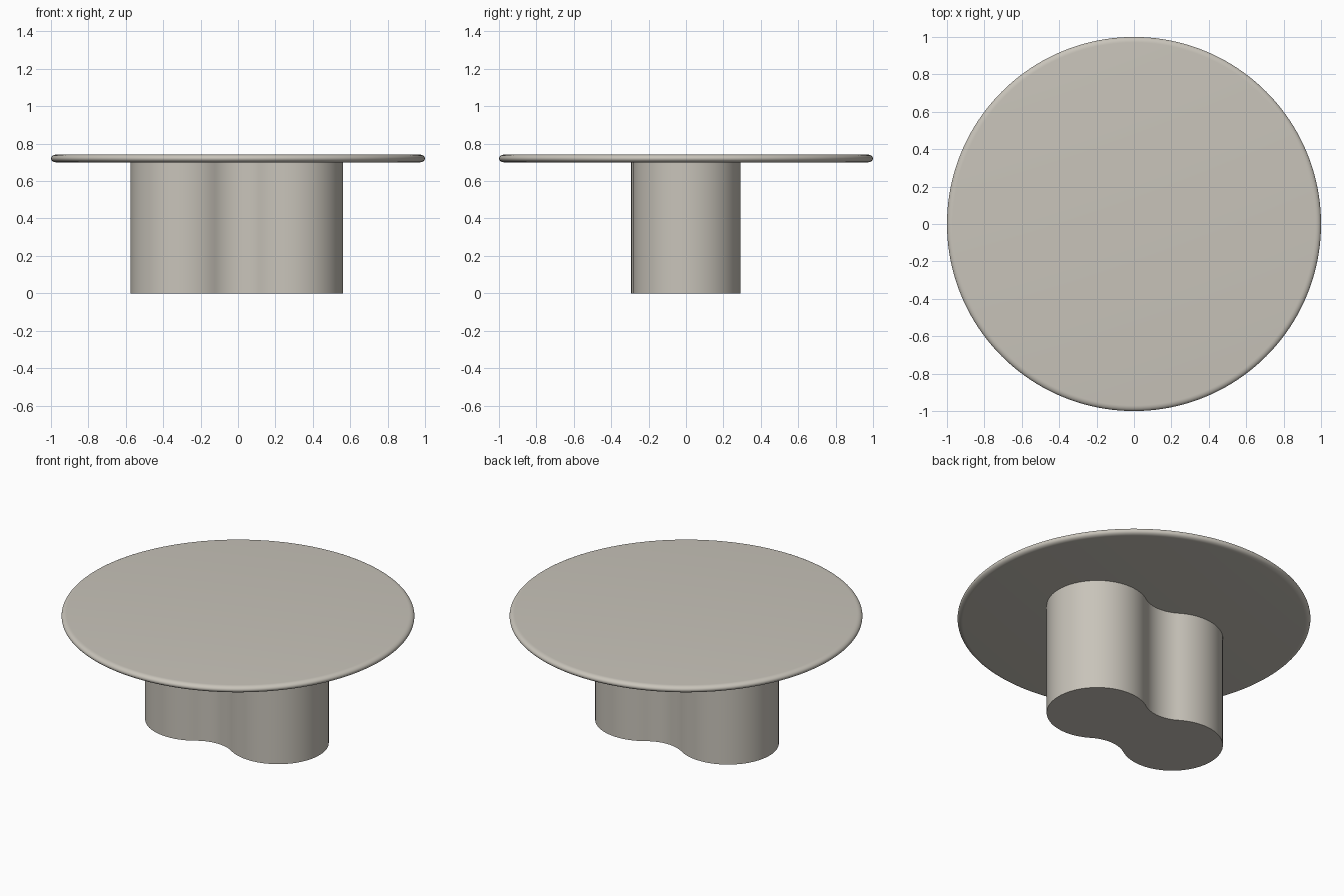
import bpy, bmesh, math
from mathutils import Vector

if "Cube" in bpy.data.objects:
    bpy.data.objects.remove(bpy.data.objects["Cube"])

mat = bpy.data.materials.new("warm_grey_stone")
mat.diffuse_color = (0.58, 0.55, 0.49, 1)
mat.use_nodes = True
mat.node_tree.nodes["Principled BSDF"].inputs["Base Color"].default_value = mat.diffuse_color


def finish(name, bm):
    bmesh.ops.recalc_face_normals(bm, faces=bm.faces)
    me = bpy.data.meshes.new(name)
    bm.to_mesh(me)
    bm.free()
    ob = bpy.data.objects.new(name, me)
    bpy.context.collection.objects.link(ob)
    me.materials.append(mat)
    bpy.ops.object.select_all(action='DESELECT')
    ob.select_set(True)
    bpy.context.view_layer.objects.active = ob
    bpy.ops.object.shade_smooth_by_angle(angle=math.radians(35))
    return ob


# Round tabletop: stacked rings following a rounded rim
Z0, Z1, RIM, N = 0.70, 0.742, 0.03, 160
bm = bmesh.new()
rings = []
for k in range(13):
    a = -math.pi / 2 + math.pi * k / 12
    r = 1 - RIM + RIM * math.cos(a)
    z = (Z0 + Z1) / 2 + (Z1 - Z0) / 2 * math.sin(a)
    rings.append([bm.verts.new((r * math.cos(2 * math.pi * i / N),
                                r * math.sin(2 * math.pi * i / N), z)) for i in range(N)])
for lo, hi in zip(rings, rings[1:]):
    for i in range(N):
        j = (i + 1) % N
        bm.faces.new((lo[i], lo[j], hi[j], hi[i]))
bm.faces.new(rings[0])
bm.faces.new(rings[-1])
finish("tabletop", bm)


# Pedestal outline: two round lobes joined by concave arcs
def arc(c, r, a0, a1, n):
    return [c + Vector((math.cos(a0 + (a1 - a0) * i / n), math.sin(a0 + (a1 - a0) * i / n)))
            * r for i in range(n)]


def angle(v):
    return math.atan2(v.y, v.x)


left, right = Vector((-0.288, -0.006)), Vector((0.275, 0.004))
R, F = 0.287, 0.22
mid, half = (left + right) / 2, (right - left) / 2
up = Vector((-half.y, half.x)).normalized() * math.sqrt((R + F) ** 2 - half.length ** 2)
back, front = mid + up, mid - up

TAU = 2 * math.pi
pts = arc(right, R, angle(front - right), angle(back - right), 56)
pts += arc(back, F, angle(right - back), angle(left - back), 24)
pts += arc(left, R, angle(back - left), angle(front - left) + TAU, 56)
pts += arc(front, F, angle(left - front), angle(right - front), 24)

bm = bmesh.new()
face = bm.faces.new([bm.verts.new((p.x, p.y, 0)) for p in pts])
ext = bmesh.ops.extrude_face_region(bm, geom=[face], use_keep_orig=True)
top = [v for v in ext["geom"] if isinstance(v, bmesh.types.BMVert)]
bmesh.ops.translate(bm, verts=top, vec=(0, 0, Z0))
finish("pedestal", bm)
